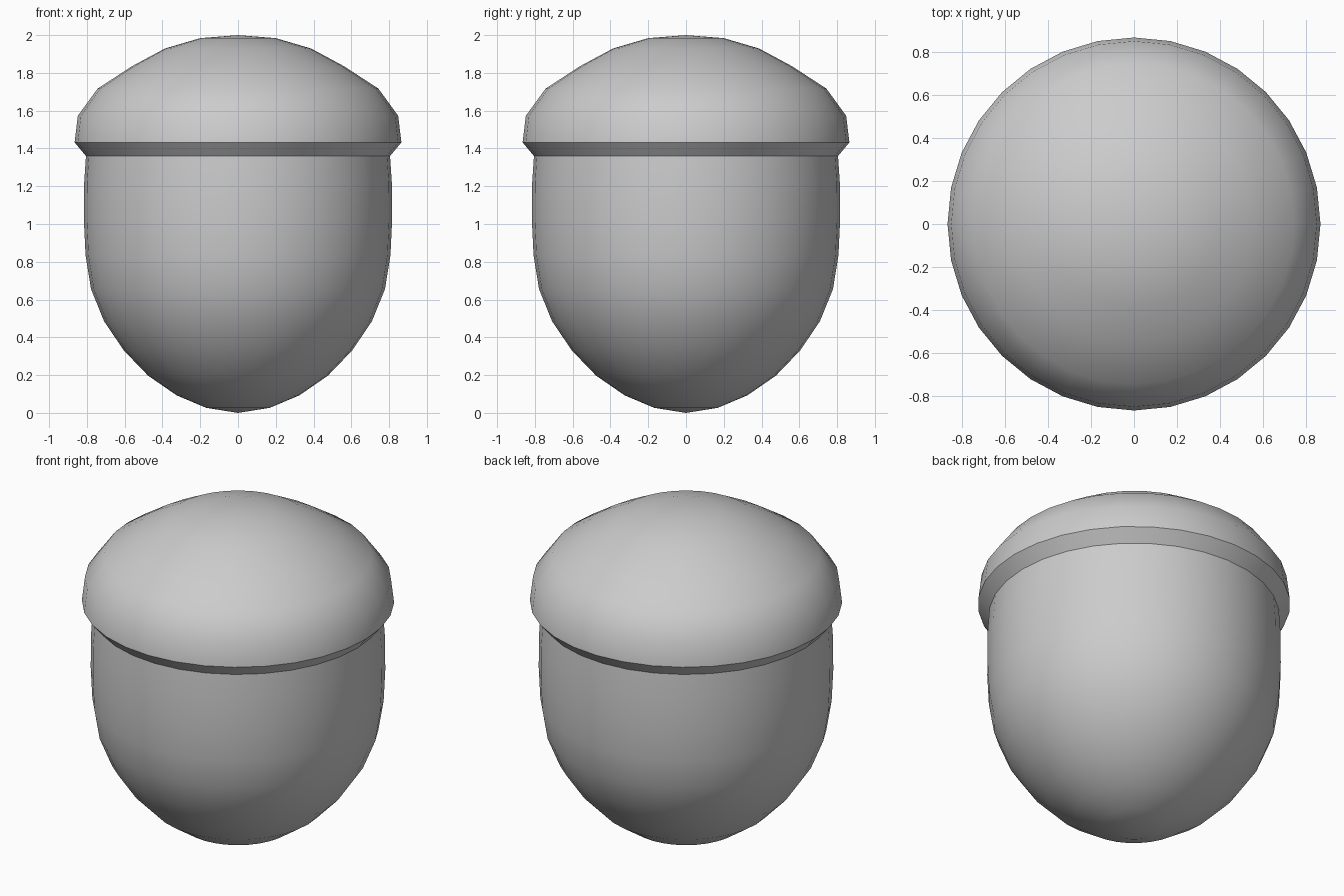
import bpy, bmesh, math

if "Cube" in bpy.data.objects:
    bpy.data.objects.remove(bpy.data.objects["Cube"])

SIDES = 32


def lathe(name, profile):
    """Revolve (radius, z) points, listed from bottom to top, around z."""
    bm = bmesh.new()
    rings = []
    for r, z in profile:
        count = SIDES if r > 0 else 1
        rings.append([bm.verts.new((r * math.cos(math.tau * i / SIDES),
                                    r * math.sin(math.tau * i / SIDES), z))
                      for i in range(count)])
    for low, high in zip(rings, rings[1:]):
        for i in range(SIDES):
            j = (i + 1) % SIDES
            if len(low) == 1:
                bm.faces.new((low[0], high[j], high[i]))
            elif len(high) == 1:
                bm.faces.new((low[i], low[j], high[0]))
            else:
                bm.faces.new((low[i], low[j], high[j], high[i]))
    mesh = bpy.data.meshes.new(name)
    bm.to_mesh(mesh)
    bm.free()
    obj = bpy.data.objects.new(name, mesh)
    bpy.context.collection.objects.link(obj)
    bpy.ops.object.select_all(action='DESELECT')
    obj.select_set(True)
    bpy.context.view_layer.objects.active = obj
    bpy.ops.object.shade_smooth_by_angle(angle=math.radians(40))
    return obj


# Rounded nut with a blunt tip
lathe("acorn_nut", [
    (0, 0.0), (0.169, 0.027), (0.325, 0.093), (0.476, 0.197), (0.604, 0.33),
    (0.709, 0.485), (0.778, 0.655), (0.807, 0.833), (0.816, 1.02),
    (0.815, 1.21), (0.805, 1.36)])

# Domed cap with a bevelled rim
lathe("acorn_cap", [
    (0.805, 1.36), (0.865, 1.432), (0.848, 1.573), (0.743, 1.717),
    (0.56, 1.836), (0.387, 1.929), (0.2, 1.984), (0, 2.0)])
